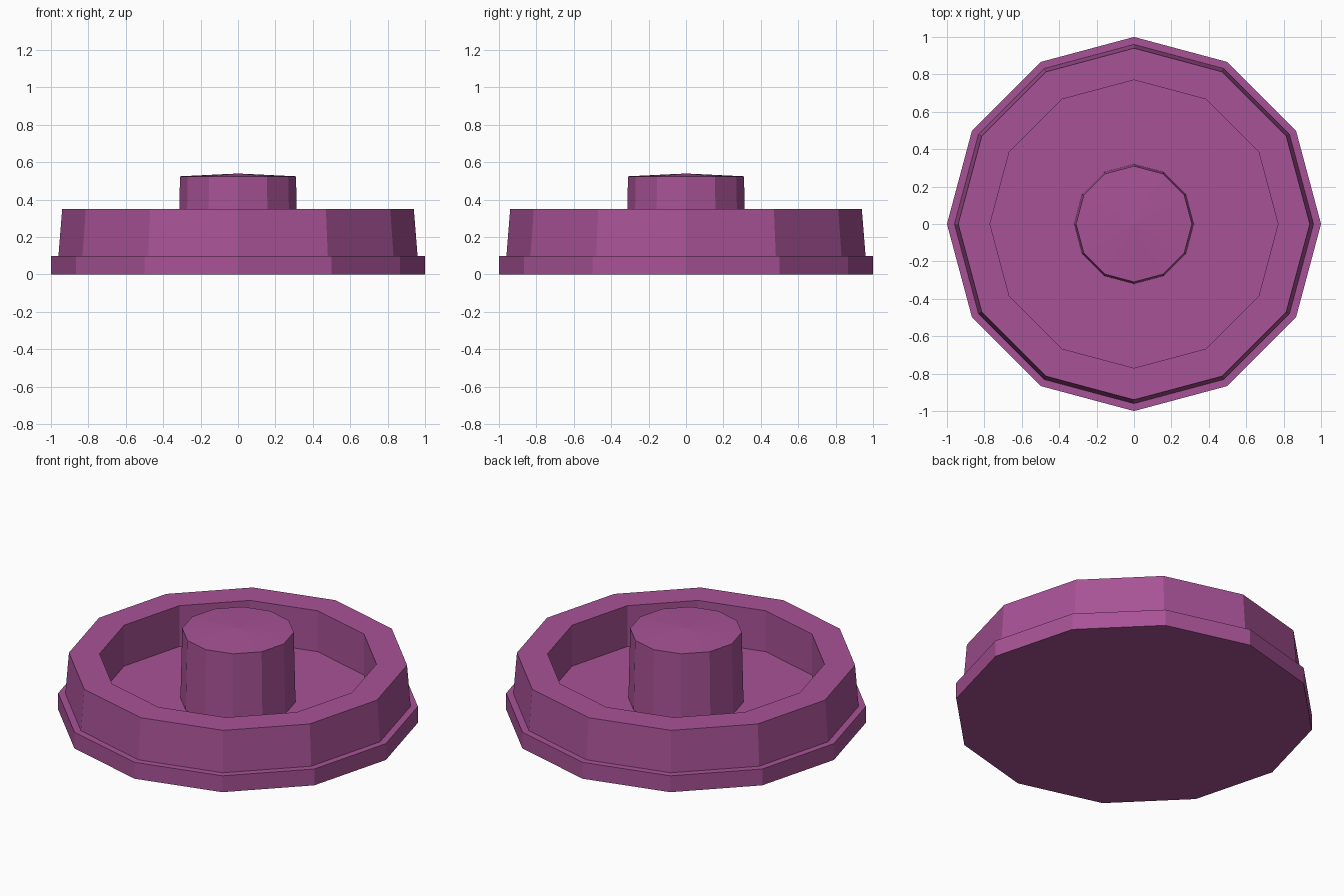
import bpy
import bmesh
from math import cos, sin, tau

SIDES = 12

cube = bpy.data.objects.get("Cube")
if cube:
    bpy.data.objects.remove(cube, do_unlink=True)

# Single plum colour
plum = bpy.data.materials.new("plum")
plum.use_nodes = True
colour = (0.39, 0.085, 0.305, 1)
plum.diffuse_color = colour
plum.node_tree.nodes["Principled BSDF"].inputs["Base Color"].default_value = colour


def lathe(name, profile, cap_start=False, cap_end=False, apex=None):
    """Revolve (radius, height) points into a flat-sided part."""
    bm = bmesh.new()
    rings = []
    for r, z in profile:
        rings.append([bm.verts.new((r * cos(tau * i / SIDES), r * sin(tau * i / SIDES), z))
                      for i in range(SIDES)])
    for low, high in zip(rings, rings[1:]):
        for i in range(SIDES):
            j = (i + 1) % SIDES
            bm.faces.new((low[i], low[j], high[j], high[i]))
    if cap_start:
        bm.faces.new(rings[0][::-1])
    if cap_end:
        bm.faces.new(rings[-1])
    if apex is not None:
        tip = bm.verts.new((0, 0, apex))
        for i in range(SIDES):
            bm.faces.new((rings[-1][i], rings[-1][(i + 1) % SIDES], tip))
    mesh = bpy.data.meshes.new(name)
    bm.to_mesh(mesh)
    bm.free()
    mesh.materials.append(plum)
    obj = bpy.data.objects.new(name, mesh)
    bpy.context.scene.collection.objects.link(obj)
    return obj


# Dish: base flange, tapered outer wall, flat rim, straight inner wall, floor
lathe("dish", [(1, 0), (1, 0.1), (0.96, 0.1), (0.94, 0.35), (0.77, 0.35), (0.77, 0.1)],
      cap_start=True, cap_end=True)

# Centre post with a shallow pointed top
lathe("centre_post", [(0.32, 0.1), (0.31, 0.525)], apex=0.54)
